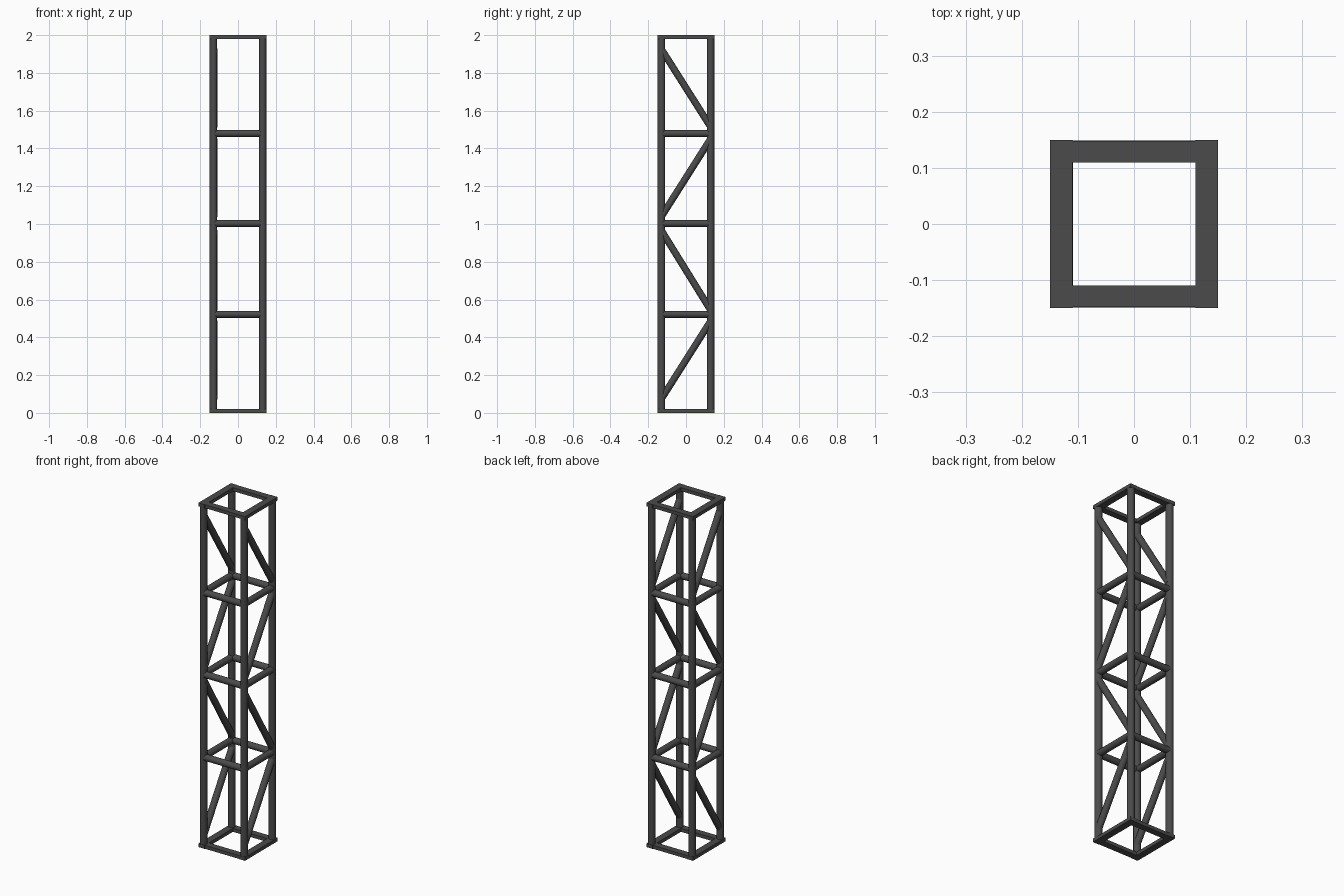
import bpy
from mathutils import Vector

if "Cube" in bpy.data.objects:
    bpy.data.objects.remove(bpy.data.objects["Cube"])

C = 0.13      # tube centre line offset
R = 0.02      # main tube radius

mat = bpy.data.materials.new("dark_metal")
mat.diffuse_color = (0.07, 0.07, 0.07, 1)
mat.use_nodes = True
mat.node_tree.nodes["Principled BSDF"].inputs["Base Color"].default_value = mat.diffuse_color


def tube(name, a, b, r):
    a, b = Vector(a), Vector(b)
    d = b - a
    bpy.ops.mesh.primitive_cylinder_add(vertices=24, radius=r, depth=d.length,
                                        location=(a + b) / 2)
    o = bpy.context.object
    o.rotation_euler = d.to_track_quat('Z', 'Y').to_euler()
    o.name = name
    o.data.materials.append(mat)
    bpy.ops.object.shade_smooth_by_angle()


def bar(name, loc, size):
    bpy.ops.mesh.primitive_cube_add(size=1, location=loc)
    o = bpy.context.object
    o.scale = size
    o.name = name
    o.data.materials.append(mat)


# Four upright chords
for sx in (-1, 1):
    for sy in (-1, 1):
        tube("chord", (sx * C, sy * C, 0.01), (sx * C, sy * C, 1.99), R)

# Flat square end frames
for z in (0.01, 1.99):
    for s in (-1, 1):
        bar("end_frame_side", (s * C, 0, z), (0.04, 0.30, 0.02))
        bar("end_frame_cross", (0, s * 0.129, z), (0.22, 0.038, 0.02))

# Horizontal rings between the bays
for z in (0.522, 1.003, 1.479):
    for s in (-1, 1):
        tube("ring_side", (s * C, -0.135, z), (s * C, 0.135, z), 0.0185)
        tube("ring_cross", (-0.135, s * C, z), (0.135, s * C, z), 0.0185)

# Zigzag diagonals on the left and right faces: (front z, back z) per bay
for zf, zb in ((0.075, 0.485), (0.965, 0.545), (1.04, 1.45), (1.925, 1.515)):
    for x in (-0.127, C):
        tube("diagonal", (x, -C, zf), (x, C, zb), 0.0185)
